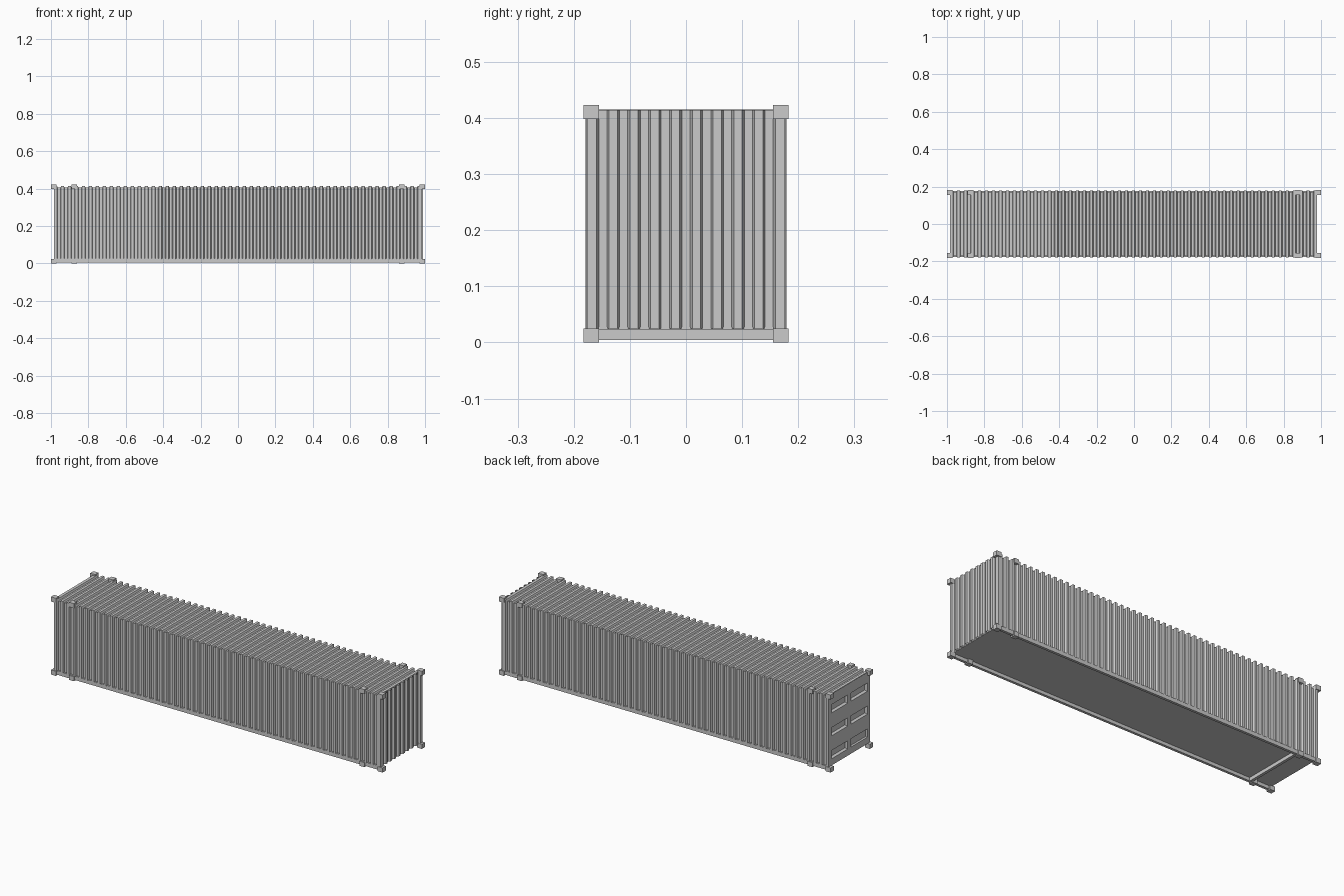
import bpy, bmesh

if "Cube" in bpy.data.objects:
    bpy.data.objects.remove(bpy.data.objects["Cube"])

steel = bpy.data.materials.new("grey steel")
steel.diffuse_color = (0.6, 0.6, 0.6, 1)
steel.use_nodes = True
steel.node_tree.nodes["Principled BSDF"].inputs["Base Color"].default_value = steel.diffuse_color

def finish(name, bm):
    bmesh.ops.recalc_face_normals(bm, faces=bm.faces)
    me = bpy.data.meshes.new(name)
    bm.to_mesh(me)
    bm.free()
    me.materials.append(steel)
    ob = bpy.data.objects.new(name, me)
    bpy.context.collection.objects.link(ob)
    return ob

def box(name, x0, x1, y0, y1, z0, z1):
    bm = bmesh.new()
    bmesh.ops.create_cube(bm, size=1)
    for v in bm.verts:
        v.co = ((x0 + x1) / 2 + v.co.x * (x1 - x0),
                (y0 + y1) / 2 + v.co.y * (y1 - y0),
                (z0 + z1) / 2 + v.co.z * (z1 - z0))
    return finish(name, bm)

def wave(start, end, count, slope):
    """Trapezoid wave as (position, depth 0/1), beginning and ending on a ridge."""
    period = (end - start) / (count - 0.5)
    pts = [(start, 0)]
    for i in range(count):
        c = start + period * (i + 0.5)
        if i:
            pts += [(c - period / 2 - slope / 2, 1), (c - period / 2 + slope / 2, 0)]
        if i < count - 1:
            pts += [(c - slope / 2, 0), (c + slope / 2, 1)]
    pts.append((end, 0))
    return pts

def strip(bm, rings):
    for a, b in zip(rings, rings[1:]):
        for i in range(len(a) - 1):
            bm.faces.new((a[i], a[i + 1], b[i + 1], b[i]))

FLOOR, TOP, HALF = 0.025, 0.415, 0.179

# corrugated side walls and roof: one arch section swept along the length
bm = bmesh.new()
rings = []
for x, d in wave(-0.985, 0.978, 53, 0.0045):
    y, z = HALF - 0.01 * d, TOP - 0.01 * d
    rings.append([bm.verts.new(p) for p in
                  ((x, -y, FLOOR), (x, -y, z), (x, y, z), (x, y, FLOOR))])
strip(bm, rings)
finish("walls_and_roof", bm)

# corrugated blank end
bm = bmesh.new()
rings = []
for y, d in wave(-HALF + 0.003, HALF - 0.003, 10, 0.004):
    x = 0.988 - 0.012 * d
    rings.append([bm.verts.new((x, y, FLOOR)), bm.verts.new((x, y, TOP - 0.001))])
strip(bm, rings)
finish("end_wall", bm)

# door end: flat grid with three rows of two bevelled recesses
bm = bmesh.new()
ys = [-HALF, -0.155, -0.015, 0.015, 0.155, HALF]
zs = [FLOOR, 0.06, 0.105, 0.185, 0.23, 0.31, 0.355, TOP - 0.001]
grid = [[bm.verts.new((-0.985, y, z)) for z in zs] for y in ys]
strip(bm, grid)
bm.faces.ensure_lookup_table()
cols = len(zs) - 1
recess = [bm.faces[i * cols + j] for i in (1, 3) for j in (1, 3, 5)]
for f in recess:
    bmesh.ops.inset_individual(bm, faces=[f], thickness=0.009)
    for v in f.verts:
        v.co.x += 0.012
finish("door_end", bm)

# floor, sill rails and cross beam
box("floor", -0.984, 0.978, -0.176, 0.176, FLOOR - 0.002, FLOOR + 0.002)
for s, side in ((-1, "front"), (1, "back")):
    y0, y1 = sorted((s * 0.163, s * 0.177))
    box(side + "_sill_rail", -0.98, 0.98, y0, y1, 0.005, FLOOR)
box("cross_beam", -0.865, -0.85, -0.165, 0.165, 0.004, FLOOR)

# corner posts behind the corner castings
for x0, x1 in ((-0.984, -0.975), (0.972, 0.985)):
    for s in (-1, 1):
        y0, y1 = sorted((s * 0.16, s * 0.178))
        box("corner_post", x0, x1, y0, y1, FLOOR, 0.41)

# castings at the corners and at the inner lifting points
for x0, x1 in ((-1, -0.97), (-0.89, -0.862), (0.862, 0.89), (0.97, 1)):
    for s in (-1, 1):
        y0, y1 = sorted((s * 0.155, s * 0.183))
        for z0, z1 in ((0, 0.025), (0.398, 0.423)):
            box("casting", x0, x1, y0, y1, z0, z1)
